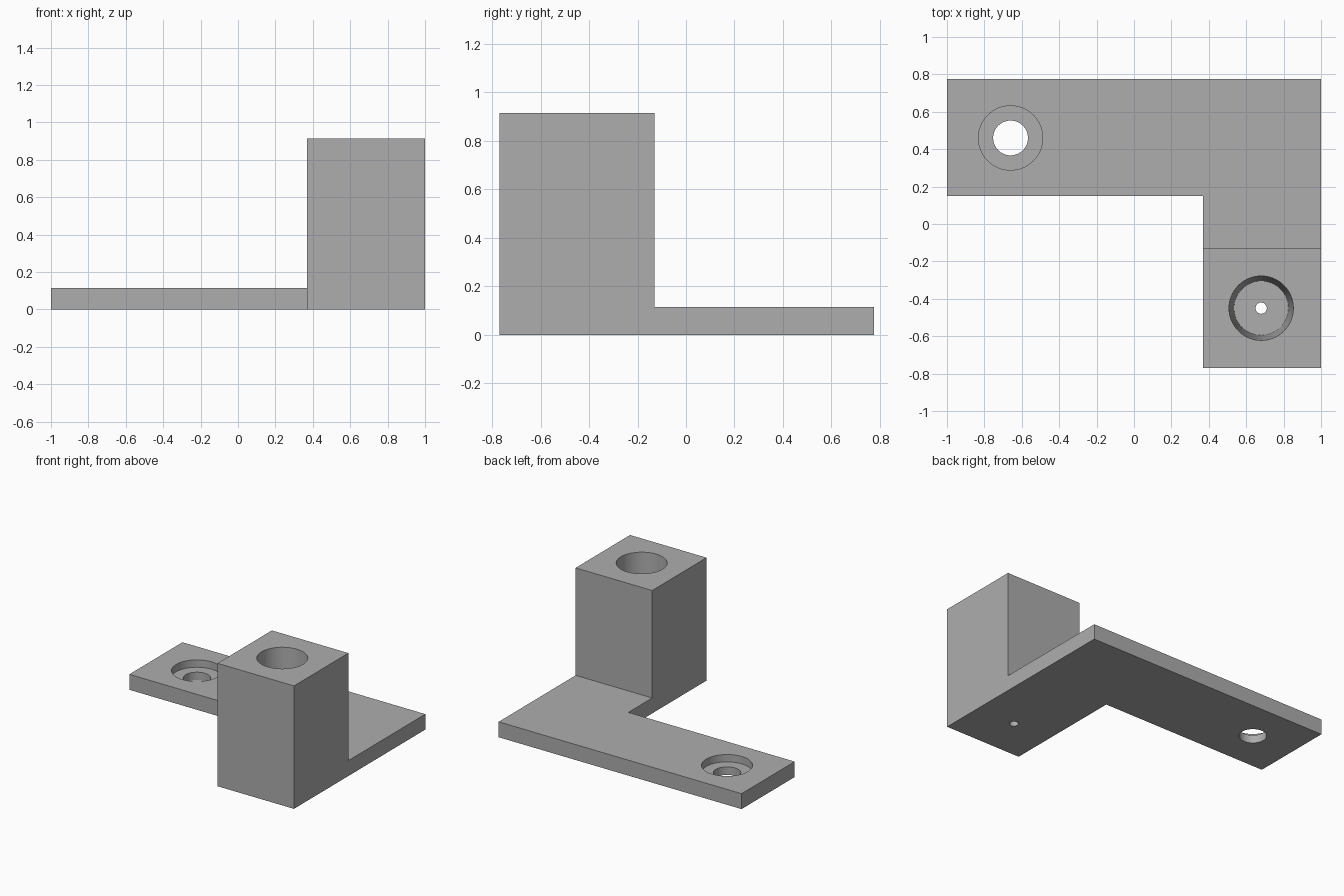
import bpy
import bmesh
import math

cube = bpy.data.objects.get("Cube")
if cube:
    bpy.data.objects.remove(cube, do_unlink=True)

grey = bpy.data.materials.new("plain grey")
grey.use_nodes = True
colour = (0.42, 0.42, 0.42, 1)
grey.diffuse_color = colour
grey.node_tree.nodes["Principled BSDF"].inputs["Base Color"].default_value = colour


def make_object(name, bm):
    bmesh.ops.recalc_face_normals(bm, faces=bm.faces)
    mesh = bpy.data.meshes.new(name)
    bm.to_mesh(mesh)
    bm.free()
    mesh.materials.append(grey)
    obj = bpy.data.objects.new(name, mesh)
    bpy.context.collection.objects.link(obj)
    return obj


def prism(name, outline, bottom, top):
    """Extrude a flat outline upwards."""
    bm = bmesh.new()
    face = bm.faces.new([bm.verts.new((x, y, bottom)) for x, y in outline])
    side = bmesh.ops.extrude_face_region(bm, geom=[face])["geom"]
    verts = [v for v in side if isinstance(v, bmesh.types.BMVert)]
    bmesh.ops.translate(bm, vec=(0, 0, top - bottom), verts=verts)
    return make_object(name, bm)


def bore(name, x, y, profile, sides=64):
    """Turned cutter from (radius, height) pairs, lowest first."""
    bm = bmesh.new()
    rings = []
    for r, z in profile:
        rings.append([bm.verts.new((x + r * math.cos(math.tau * i / sides),
                                    y + r * math.sin(math.tau * i / sides), z))
                      for i in range(sides)])
    for a, b in zip(rings, rings[1:]):
        for i in range(sides):
            j = (i + 1) % sides
            bm.faces.new((a[i], a[j], b[j], b[i]))
    bm.faces.new(rings[0])
    bm.faces.new(rings[-1])
    return make_object(name, bm)


def combine(target, tool, operation):
    mod = target.modifiers.new(tool.name, "BOOLEAN")
    mod.operation = operation
    mod.solver = "EXACT"
    mod.object = tool
    bpy.context.view_layer.objects.active = target
    bpy.ops.object.modifier_apply(modifier=mod.name)
    bpy.data.objects.remove(tool, do_unlink=True)


left, right, front, back = -1, 1, -0.77, 0.775
inner_x, inner_y, block_back = 0.37, 0.15, -0.13
plate_top, block_top, ledge = 0.115, 0.915, 0.06

# L-shaped base plate with the upright block
bracket = prism("bracket", [(left, back), (left, inner_y), (inner_x, inner_y),
                            (inner_x, front), (right, front), (right, back)],
                0, plate_top)
block = prism("block", [(inner_x, front), (right, front),
                        (right, block_back), (inner_x, block_back)],
              plate_top / 2, block_top)
combine(bracket, block, "UNION")

# Counterbored screw hole in the plate
screw_hole = bore("screw_hole", -0.66, 0.46,
                  [(0.093, -0.1), (0.093, ledge), (0.172, ledge), (0.172, 0.3)])
combine(bracket, screw_hole, "DIFFERENCE")

# Deep tapered socket in the block with a small drain hole
socket = bore("socket", 0.68, -0.45,
              [(0.03, -0.1), (0.03, ledge), (0.145, ledge),
               (0.172, block_top), (0.172, block_top + 0.1)])
combine(bracket, socket, "DIFFERENCE")

# Smooth bores, crisp edges
bpy.ops.object.select_all(action="DESELECT")
bracket.select_set(True)
bpy.context.view_layer.objects.active = bracket
bpy.ops.object.shade_smooth_by_angle(angle=math.radians(30))
